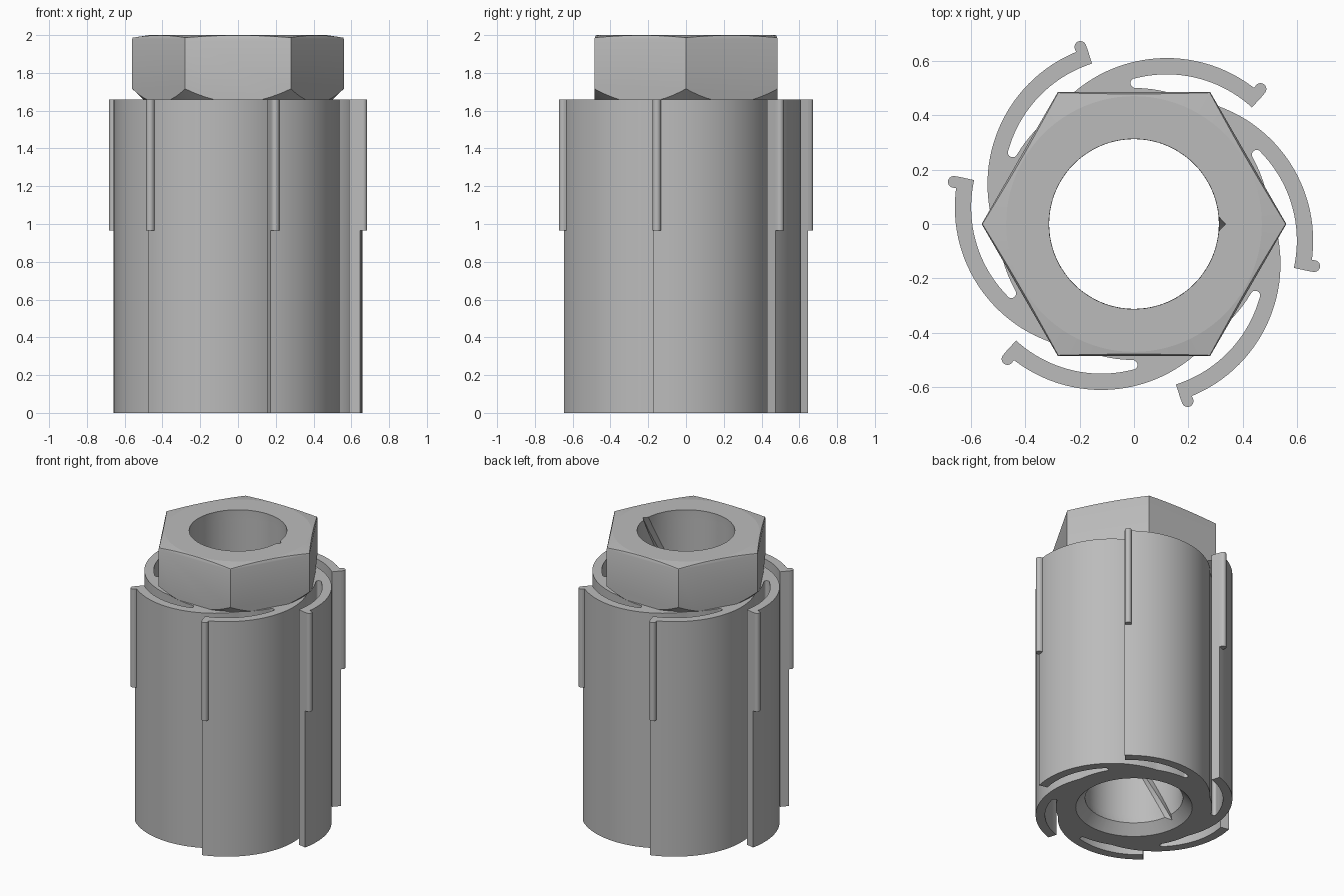
import bpy, bmesh
from math import sin, cos, radians, pi
from mathutils import Vector, Matrix

cube = bpy.data.objects.get("Cube")
if cube:
    bpy.data.objects.remove(cube, do_unlink=True)

grey = bpy.data.materials.new("plain_grey")
grey.use_nodes = True
grey.diffuse_color = (0.5, 0.5, 0.5, 1)
grey.node_tree.nodes["Principled BSDF"].inputs["Base Color"].default_value = (0.5, 0.5, 0.5, 1)

HEIGHT, SHOULDER = 2.0, 1.66
ARMS = 6


def arc(centre, radius, start, end, count):
    """Points on an arc, angles in degrees."""
    angles = [radians(start + (end - start) * i / (count - 1)) for i in range(count)]
    return [Vector((centre[0] + radius * cos(a), centre[1] + radius * sin(a))) for a in angles]


def loft(name, rings):
    """Closed solid through (outline, z) rings of equal point count."""
    bm = bmesh.new()
    loops = [[bm.verts.new((p[0], p[1], z)) for p in pts] for pts, z in rings]
    n = len(loops[0])
    for low, high in zip(loops, loops[1:]):
        for i in range(n):
            j = (i + 1) % n
            bm.faces.new((low[i], low[j], high[j], high[i]))
    bm.faces.new(loops[0])
    bm.faces.new(loops[-1])
    bmesh.ops.recalc_face_normals(bm, faces=bm.faces)
    mesh = bpy.data.meshes.new(name)
    bm.to_mesh(mesh)
    bm.free()
    mesh.materials.append(grey)
    ob = bpy.data.objects.new(name, mesh)
    bpy.context.collection.objects.link(ob)
    return ob


def lathe(name, profile, sides):
    return loft(name, [(arc((0, 0), r, 0, 360 - 360 / sides, sides), z) for r, z in profile])


def cut(ob, tool, operation):
    """Apply a boolean straight away."""
    mod = ob.modifiers.new("cut", 'BOOLEAN')
    mod.object, mod.operation, mod.solver = tool, operation, 'EXACT'
    bpy.context.view_layer.update()
    graph = bpy.context.evaluated_depsgraph_get()
    mesh = bpy.data.meshes.new_from_object(ob.evaluated_get(graph))
    ob.modifiers.clear()
    ob.data = mesh


def smooth(ob):
    bpy.ops.object.select_all(action='DESELECT')
    ob.select_set(True)
    bpy.context.view_layer.objects.active = ob
    bpy.ops.object.shade_smooth_by_angle(angle=radians(20))


# Sleeve outline: one spiral arm with its slot, repeated around the axis
C = Vector((0.12, 0.085))
TIP = 47.6
sector = arc(C, 0.525, 142.7, TIP, 32)
sector += arc(C, 0.465, TIP, 104.3, 22)
sector += arc((0.005, 0.518), 0.018, 100, 260, 8)
sector += arc((0, 0), 0.5, 89.4, 68.5, 7)
outline = []
for k in range(ARMS):
    turn = Matrix.Rotation(-2 * pi * k / ARMS, 2)
    outline += [turn @ p for p in sector]
sleeve = loft("sleeve_with_spring_arms", [(outline, 0), (outline, SHOULDER)])

# Rounded ribs on the upper part of each arm tip
hub = arc(C, 0.537, 50.0, 50.0, 2)[0]
rib = [arc(C, 0.515, TIP, TIP, 2)[0]]
rib += arc(hub, 0.0215, -40, 140, 12)
rib += [arc(C, 0.515, 52.2, 52.2, 2)[0]]
for k in range(ARMS):
    turn = Matrix.Rotation(-2 * pi * k / ARMS, 2)
    pts = [turn @ p for p in rib]
    smooth(loft(f"arm_rib_{k + 1}", [(pts, 0.965), (pts, SHOULDER)]))

# Hexagonal head with chamfered corners
hexagon = arc((0, 0), 0.56, 0, 300, 6)
head = loft("hex_head", [(hexagon, SHOULDER), (hexagon, 1.98),
                         ([p * 0.985 for p in hexagon], HEIGHT)])
chamfer = lathe("chamfer_tool", [(0.502, SHOULDER), (0.58, 1.735), (0.58, 1.983), (0.47, HEIGHT)], 96)
cut(head, chamfer, 'INTERSECT')

# Bore with a V groove that makes half a turn
rings = []
STEPS = 40
for i in range(STEPS + 1):
    z = -0.1 + 2.2 * i / STEPS
    section = arc((0, 0), 0.313, 5, 355, 64) + [Vector((0.337, 0))]
    turn = Matrix.Rotation(-pi / 2 * (HEIGHT - z), 2)
    rings.append(([turn @ p for p in section], z))
bore = loft("bore_tool", rings)
countersink = lathe("countersink_tool", [(0.42, -0.05), (0.373, 0), (0.30, 0.08)], 64)
cut(sleeve, bore, 'DIFFERENCE')
cut(sleeve, countersink, 'DIFFERENCE')
cut(head, bore, 'DIFFERENCE')

for tool in (chamfer, bore, countersink):
    bpy.data.objects.remove(tool, do_unlink=True)
smooth(sleeve)
smooth(head)
# Keep the shallow head chamfers crisp
for poly in head.data.polygons:
    if poly.normal.z > 0.9:
        poly.use_smooth = False
